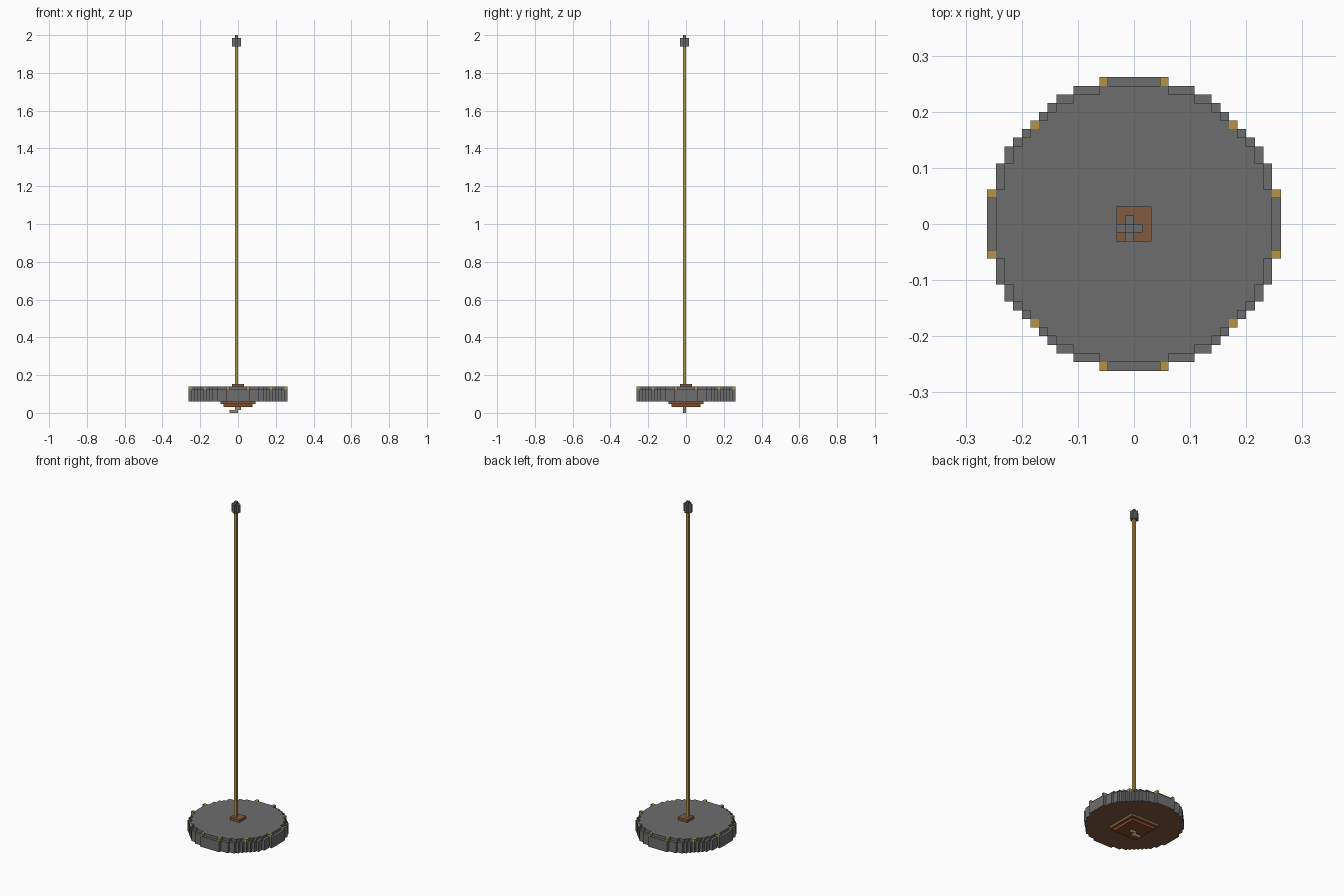
import bpy, bmesh

if "Cube" in bpy.data.objects:
    bpy.data.objects.remove(bpy.data.objects["Cube"])

V = 2 / 130  # size of one block


def material(name, rgb):
    m = bpy.data.materials.new(name)
    m.diffuse_color = (*rgb, 1)
    m.use_nodes = True
    m.node_tree.nodes["Principled BSDF"].inputs["Base Color"].default_value = m.diffuse_color
    return m


GREY = material("stone grey", (0.155, 0.155, 0.155))
GOLD = material("golden wood", (0.47, 0.29, 0.065))
BROWN = material("brown wood", (0.22, 0.105, 0.05))
RUST = material("rust brown", (0.24, 0.065, 0.022))
BEIGE = material("hook beige", (0.36, 0.25, 0.13))


def finish(name, bm, mats):
    bmesh.ops.recalc_face_normals(bm, faces=bm.faces)
    mesh = bpy.data.meshes.new(name)
    bm.to_mesh(mesh)
    bm.free()
    for m in mats:
        mesh.materials.append(m)
    ob = bpy.data.objects.new(name, mesh)
    bpy.context.collection.objects.link(ob)
    return ob


def boxes(name, mat, spans):
    """Boxes given as (x0, x1, y0, y1, z0, z1) in blocks."""
    bm = bmesh.new()
    for x0, x1, y0, y1, z0, z1 in spans:
        vs = bmesh.ops.create_cube(bm, size=V)["verts"]
        bmesh.ops.scale(bm, vec=(x1 - x0, y1 - y0, z1 - z0), verts=vs)
        bmesh.ops.translate(bm, verts=vs, vec=(V * (x0 + x1) / 2, V * (y0 + y1) / 2, V * (z0 + z1) / 2))
    return finish(name, bm, [mat])


def stepped_disc(name, mats, halves, z0, z1):
    """Extrude a stepped circle; halves lists row half-widths from the outer row inward."""
    n = len(halves)
    right = []
    for i, w in enumerate(halves):
        right += [(w, n - i), (w, n - i - 1)]
    right += [(x, -y) for x, y in reversed(right)]
    outline = right + [(-x, y) for x, y in reversed(right)]
    # keep only the real corners
    pts = []
    for i, p in enumerate(outline):
        a, b = outline[i - 1], outline[(i + 1) % len(outline)]
        if p != a and not (a[0] == p[0] == b[0] or a[1] == p[1] == b[1]):
            pts.append(p)
    bm = bmesh.new()
    face = bm.faces.new([bm.verts.new((x * V, y * V, z0 * V)) for x, y in pts])
    top = bmesh.ops.extrude_face_region(bm, geom=[face], use_keep_orig=True)["geom"]
    bmesh.ops.translate(bm, vec=(0, 0, (z1 - z0) * V),
                        verts=[g for g in top if isinstance(g, bmesh.types.BMVert)])
    bmesh.ops.recalc_face_normals(bm, faces=bm.faces)
    for f in bm.faces:
        f.material_index = 1 if f.normal.z < -0.5 and len(mats) > 1 else 0
    return finish(name, bm, mats)


# whorl: stone disc with brown underside, raised one block inside the rim
outer = [4, 7, 9, 10, 11, 12, 13, 14, 15, 15, 16, 16, 16, 17, 17, 17, 17]
inner = [min(outer[i - 1], outer[i] - 1) for i in range(1, len(outer))]
stepped_disc("whorl_disc", [GREY, BROWN], outer, 4, 8)
stepped_disc("whorl_top", [GREY], inner, 8, 9)

# golden studs around the rim
studs = []
for sx in (-1, 1):
    for sy in (-1, 1):
        for cx, cy in ((3.5, 16.5), (16.5, 3.5), (11.5, 11.5)):
            x, y = sx * cx, sy * cy
            studs.append((x - .5, x + .5, y - .5, y + .5, 8, 9))
boxes("rim_studs", GOLD, studs)

# square collars above and below the whorl
boxes("top_collar", BROWN, [(-2, 2, -2, 2, 9, 10)])
boxes("upper_base_step", BROWN, [(-6, 6, -6, 6, 3, 4)])
boxes("lower_base_step", RUST, [(-5, 5, -5, 5, 2, 3)])

# shaft and pointed tip
boxes("shaft", GOLD, [(-1, 0, -1, 0, 10, 126)])
boxes("shaft_tip", GREY, [(-1, 0, -2, 1, 126, 129), (-2, -1, -1, 0, 126, 129),
                          (0, 1, -1, 0, 126, 129), (-1, 0, -1, 0, 129, 130)])

# small hook underneath
boxes("hook", BEIGE, [(-1, 1, -1, 0, 1, 2), (-3, 0, -1, 0, 0, 1)])
